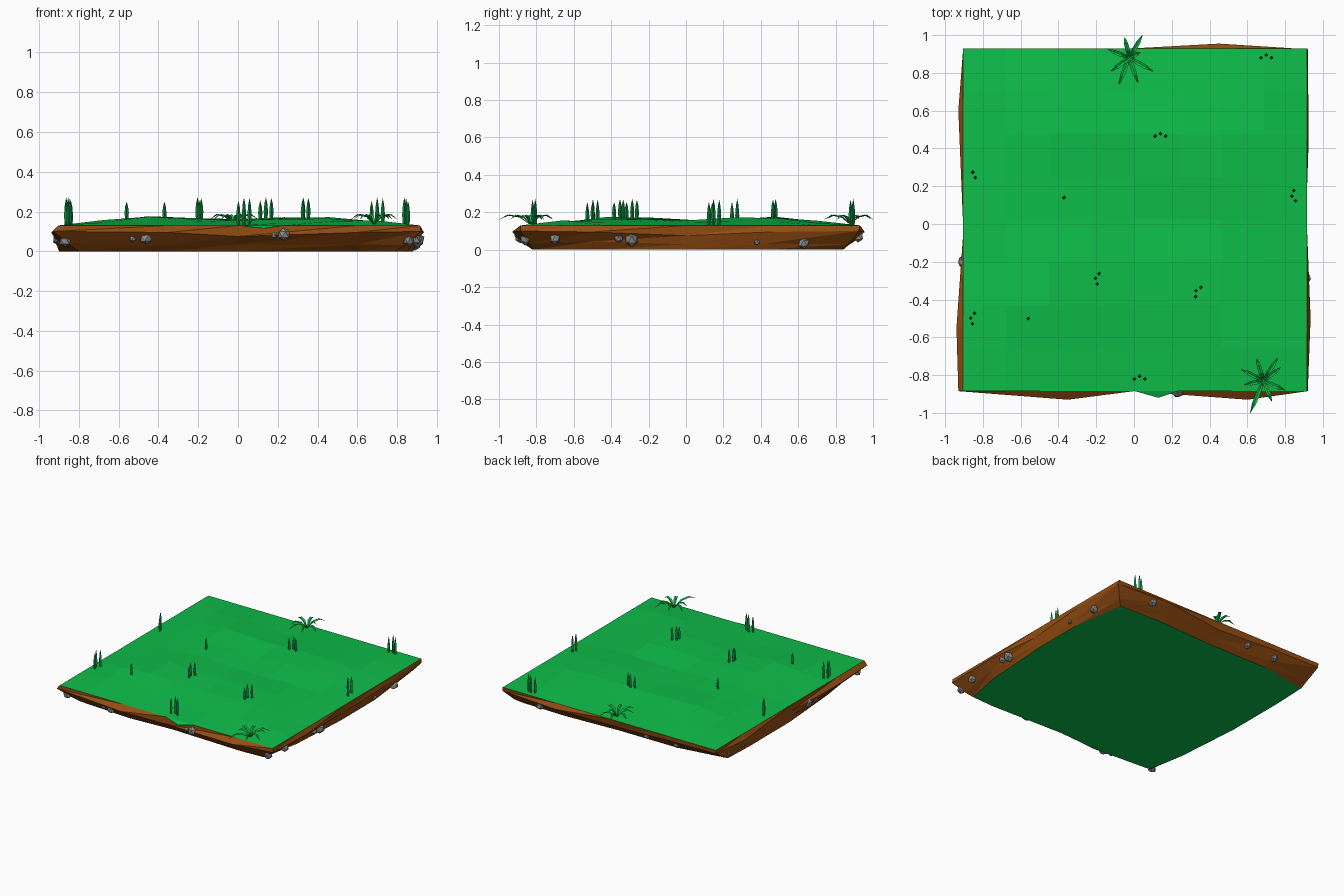
import bpy, bmesh, math, random
from mathutils import Vector

if "Cube" in bpy.data.objects:
    bpy.data.objects.remove(bpy.data.objects["Cube"])
rng = random.Random(4)


def material(name, rgb):
    lin = [((c / 255 + 0.055) / 1.055) ** 2.4 for c in rgb] + [1]
    m = bpy.data.materials.new(name)
    m.use_nodes = True
    m.diffuse_color = lin
    m.node_tree.nodes["Principled BSDF"].inputs["Base Color"].default_value = lin
    return m


GRASS = material("grass green", (14, 190, 74))
BLADE = material("blade green", (14, 150, 68))
SOIL = material("soil brown", (150, 78, 18))
STONE = material("stone grey", (140, 140, 142))


def finish(bm, name, *mats):
    mesh = bpy.data.meshes.new(name)
    bm.to_mesh(mesh)
    bm.free()
    for m in mats:
        mesh.materials.append(m)
    ob = bpy.data.objects.new(name, mesh)
    bpy.context.collection.objects.link(ob)
    return ob


X0, X1, Y0, Y1, RIM = -0.905, 0.915, -0.885, 0.93, 0.13
CELLS = 8


def ground(x, y):
    """Gentle hills that fall to the rim, with a shallow valley each way."""
    u, v = (x - X0) / (X1 - X0), (y - Y0) / (Y1 - Y0)
    edge = min(1, 5 * min(u, 1 - u, v, 1 - v))
    hill = 0.012 + 0.014 * abs(math.sin(math.tau * u)) + 0.014 * abs(math.sin(math.tau * v))
    return RIM + max(0, edge) * hill


# Turf: a faceted grid of square patches
bm = bmesh.new()
rows = []
for j in range(CELLS + 1):
    row = []
    for i in range(CELLS + 1):
        x, y = X0 + (X1 - X0) * i / CELLS, Y0 + (Y1 - Y0) * j / CELLS
        inner = 0 < i < CELLS and 0 < j < CELLS
        z = ground(x, y) + (rng.uniform(-0.008, 0.008) if inner else 0)
        row.append(bm.verts.new((x, y, z)))
    rows.append(row)
for j in range(CELLS):
    for i in range(CELLS):
        bm.faces.new((rows[j][i], rows[j][i + 1], rows[j + 1][i + 1], rows[j + 1][i]))
# Small lip hanging over the front edge
lip = bm.verts.new((0.13, -0.92, 0.115))
bm.faces.new((rows[0][4], lip, rows[0][5]))
finish(bm, "turf", GRASS)

# Soil body: rim, bulging middle and narrower foot, with a green underside
middle = [(-.93, -.885), (-.35, -.93), (0, -.885), (.6, -.93),
          (.92, -.885), (.935, -.5), (.91, 0), (.925, .45),
          (.92, .925), (.45, .955), (0, .915), (-.5, .925),
          (-.905, .925), (-.93, .6), (-.9, 0), (-.94, -.55)]
foot = [(-.8, -.79), (-.35, -.82), (0, -.8), (.6, -.82),
        (.79, -.81), (.85, -.5), (.88, 0), (.88, .41),
        (.82, .83), (.45, .84), (0, .82), (-.5, .82),
        (-.89, .76), (-.9, .5), (-.9, .02), (-.86, -.5)]
bm = bmesh.new()
rim = []
for k, (x, y) in enumerate(middle):
    side, corner = k // 4, k % 4 == 0
    px = min(max(x, X0), X1)
    py = min(max(y, Y0), Y1)
    if corner:
        px, py = (X0, X1)[side in (1, 2)], (Y0, Y1)[side in (2, 3)]
    elif side % 2 == 0:
        py = (Y0, Y1)[side == 2]
    else:
        px = (X1, X0)[side == 3]
    rim.append(bm.verts.new((px, py, RIM)))
mid = [bm.verts.new((x, y, 0.1 if k % 4 == 0 else 0.075 + 0.02 * (k % 2)))
       for k, (x, y) in enumerate(middle)]
low = [bm.verts.new((f[0] * .6 + m[0] * .4, f[1] * .6 + m[1] * .4, 0.035 + rng.uniform(-.01, .01)))
       for f, m in zip(foot, middle)]
base = [bm.verts.new((x, y, 0)) for x, y in foot]
for upper, lower in ((rim, mid), (mid, low), (low, base)):
    for k in range(16):
        n = (k + 1) % 16
        bm.faces.new((lower[k], lower[n], upper[n]))
        bm.faces.new((lower[k], upper[n], upper[k]))
bm.faces.new(base[::-1]).material_index = 1
finish(bm, "soil", SOIL, GRASS)

# Stones set into the sides: x, y, z, radius
stones = [(-.46, -.885, .065, .035), (-.53, -.88, .065, .02), (.23, -.89, .085, .036),
          (.18, -.885, .08, .018), (.86, -.86, .055, .03), (.89, -.7, .06, .032),
          (.9, -.36, .06, .025), (.9, -.29, .055, .038), (.9, .38, .04, .017),
          (.89, .63, .035, .032), (.6, .92, .07, .032), (-.29, .89, .065, .028),
          (-.54, .88, .06, .03), (-.89, .76, .05, .028), (-.905, .6, .05, .02),
          (-.9, -.2, .06, .036), (-.9, -.28, .06, .024), (-.87, -.84, .05, .03)]
for x, y, z, r in stones:
    bm = bmesh.new()
    bmesh.ops.create_icosphere(bm, subdivisions=1, radius=r)
    for v in bm.verts:
        v.co = v.co * rng.uniform(0.85, 1.1) + Vector((x, y, z))
    finish(bm, "stone", STONE)


# Grass tufts made of slim four-sided spindles
def blade(bm, x, y, top):
    z = ground(x, y) - 0.01
    rings = []
    for t, r in ((0, .007), (0.4, .011), (0.75, .007)):
        rings.append([bm.verts.new((x + r * math.cos(a * math.pi / 2),
                                    y + r * math.sin(a * math.pi / 2),
                                    z + (top - z) * t)) for a in range(4)])
    tip = bm.verts.new((x, y, top))
    for k in range(4):
        n = (k + 1) % 4
        for a, b in zip(rings, rings[1:]):
            bm.faces.new((a[k], a[n], b[n], b[k]))
        bm.faces.new((rings[-1][k], rings[-1][n], tip))


# x, y, blade count, direction of the row in degrees
tufts = [(-.84, .26, 2, 90), (-.37, .14, 1, 0), (.14, .465, 3, 0), (.70, .88, 3, 0),
         (.85, .15, 3, 100), (-.19, -.29, 3, 80), (.34, -.36, 3, 60),
         (-.85, -.5, 3, 80), (-.56, -.5, 1, 0), (.03, -.82, 3, 0)]
for x, y, count, angle in tufts:
    bm = bmesh.new()
    d = Vector((math.cos(math.radians(angle)), math.sin(math.radians(angle))))
    for k in range(count):
        s = (k - (count - 1) / 2) * 0.028
        bend = 0.014 if k == 1 else 0
        top = 0.25 if count == 1 else (0.255, 0.272, 0.268)[k]
        blade(bm, x + d.x * s - d.y * bend, y + d.y * s + d.x * bend, top)
    finish(bm, "grass_tuft", BLADE)


# Ferns: arching folded leaves that end at the given offsets
def fern(cx, cy, tips):
    bm = bmesh.new()
    for tx, ty in tips:
        side = Vector((-ty, tx, 0)).normalized()
        prev = None
        for t, h, w in ((0.05, 0, .004), (.35, .035, .012), (.7, .045, .011), (1, .025, .001)):
            c = Vector((cx + tx * t, cy + ty * t, 0.137 + h))
            fold = Vector((0, 0, w * 0.5))
            cur = [bm.verts.new(p) for p in (c - side * w + fold, c, c + side * w + fold)]
            if prev:
                for k in range(2):
                    bm.faces.new((prev[k + 1], prev[k], cur[k], cur[k + 1]))
            prev = cur
    bmesh.ops.recalc_face_normals(bm, faces=bm.faces)
    for f in bm.faces:
        if f.normal.z < 0:
            f.normal_flip()
    finish(bm, "fern", GRASS)


fern(-.025, .88, [(.07, .12), (-.025, .11), (-.115, .045), (-.095, -.07),
                  (-.055, -.14), (.045, -.13), (.125, -.07), (.06, .03)])
fern(.685, -.83, [(-.115, .06), (-.035, .115), (.075, .12), (.09, .07),
                  (.115, -.05), (.045, -.11), (-.07, -.17), (-.1, -.02)])
